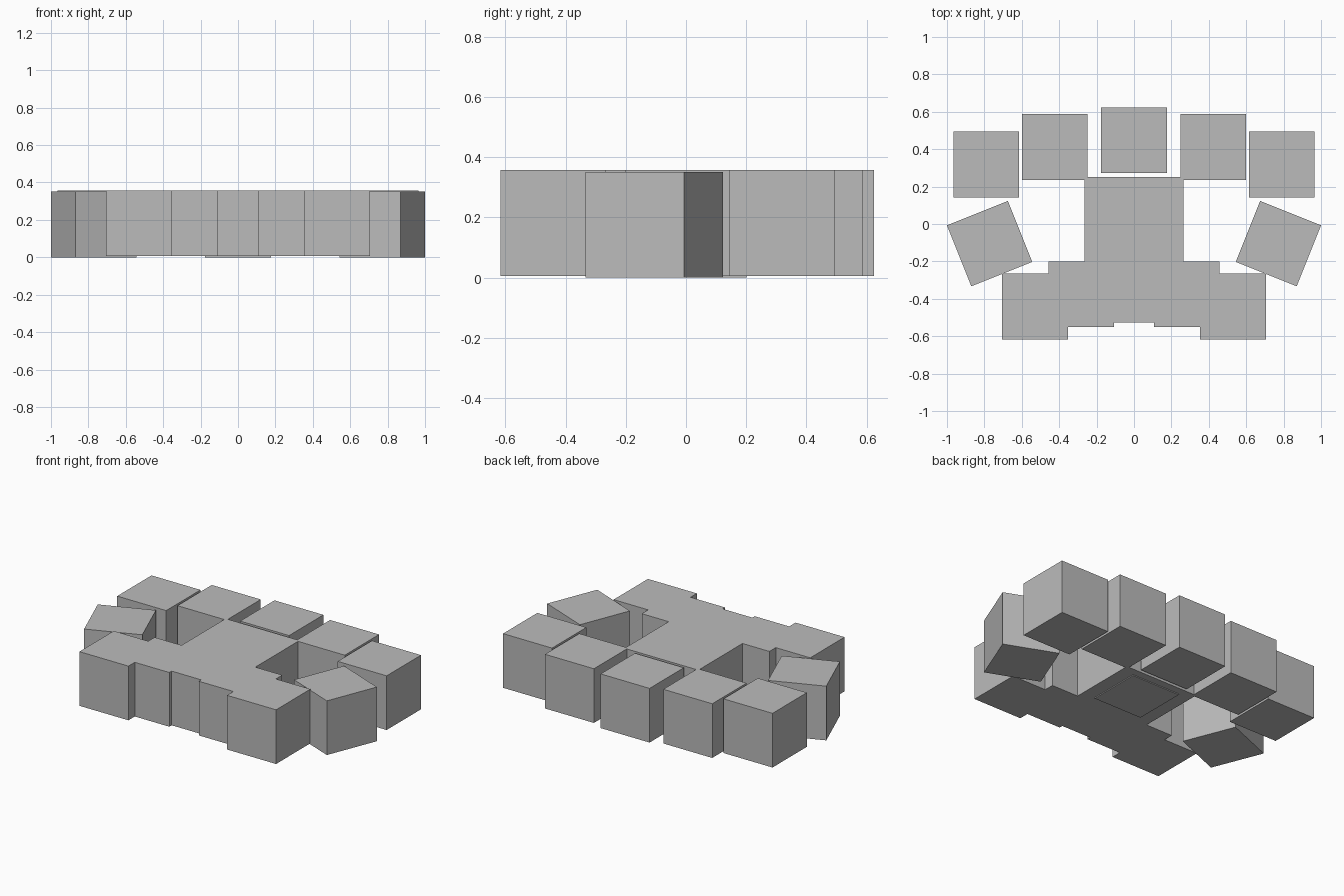
import bpy, math

if "Cube" in bpy.data.objects:
    bpy.data.objects.remove(bpy.data.objects["Cube"])

S = 0.351      # edge length shared by all cubes
HIGH = 0.006   # base height of most cubes
LOW = 0.0      # base height of the slightly sunken cubes

grey = bpy.data.materials.new("plain grey")
grey.diffuse_color = (0.5, 0.5, 0.5, 1)
grey.use_nodes = True
grey.node_tree.nodes["Principled BSDF"].inputs["Base Color"].default_value = grey.diffuse_color


def cube(name, x, y, base=HIGH, angle=0):
    bpy.ops.mesh.primitive_cube_add(size=S, location=(x, y, base + S / 2),
                                    rotation=(0, 0, math.radians(angle)))
    ob = bpy.context.object
    ob.name = name
    ob.data.materials.append(grey)


def pair(name, x, y, base=HIGH, angle=0):
    cube(name + "_right", x, y, base, -angle)
    cube(name + "_left", -x, y, base, angle)


# arc of separate blocks around the back
cube("back_middle_block", 0, 0.448)
pair("back_inner_block", 0.424, 0.412)
pair("back_outer_block", 0.79, 0.318)

# turned blocks at the sides
pair("turned_side_block", 0.772, -0.105, LOW, 21.8)

# overlapping blocks forming the central body
pair("front_corner_block", 0.529, -0.441)
pair("front_step_block", 0.282, -0.376)
cube("front_middle_block", 0, -0.352)
pair("body_middle_block", 0.089, -0.13)
pair("body_back_block", 0.089, 0.076)
cube("body_core_block", 0, 0.025, LOW)
